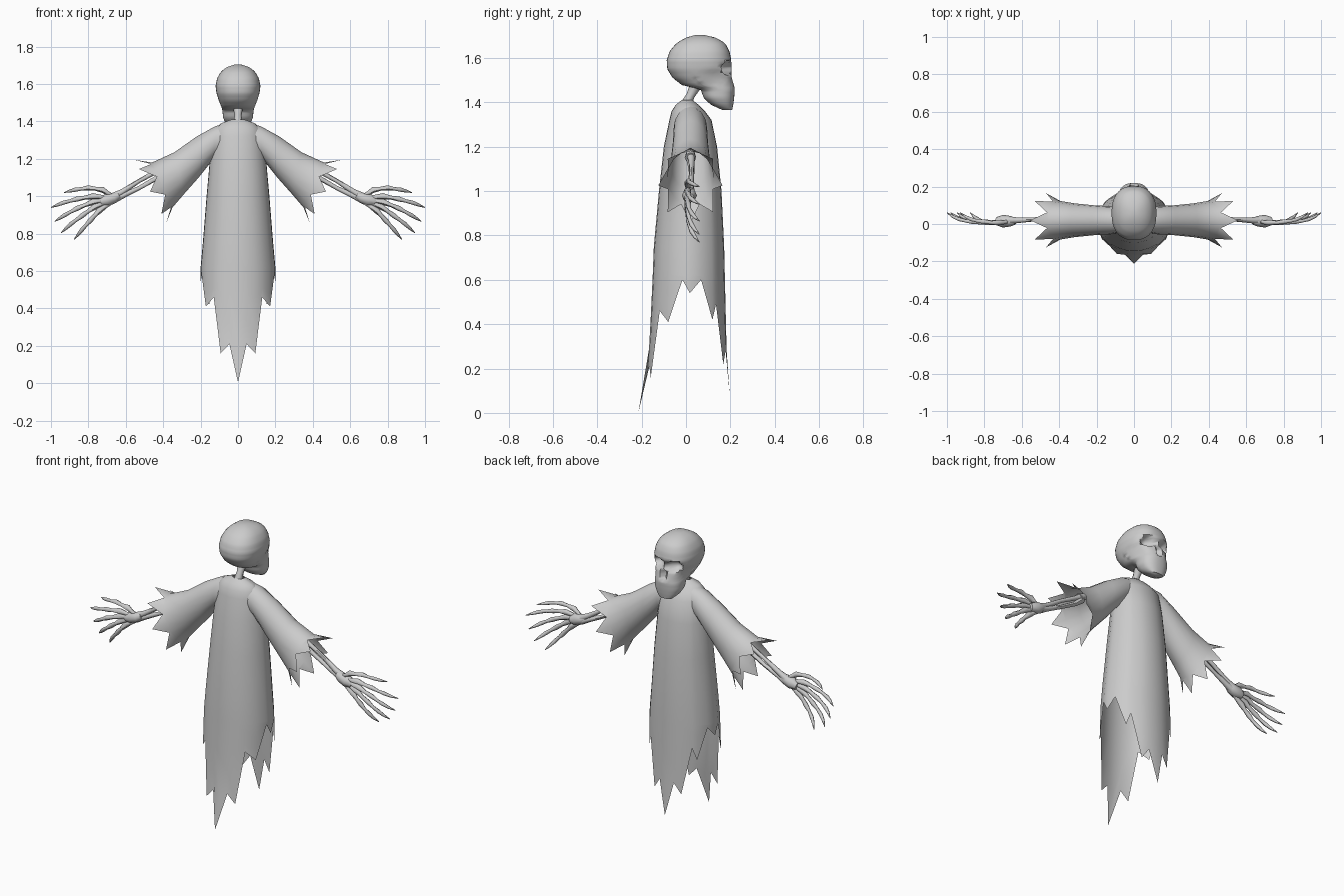
import bpy, bmesh, math
from mathutils import Vector

cube = bpy.data.objects.get("Cube")
if cube:
    bpy.data.objects.remove(cube, do_unlink=True)

GREY = (0.6, 0.6, 0.6, 1)
mat = bpy.data.materials.new("plain grey")
mat.use_nodes = True
mat.diffuse_color = GREY
mat.node_tree.nodes["Principled BSDF"].inputs["Base Color"].default_value = GREY


def make_object(name, bm, angle=45):
    bmesh.ops.recalc_face_normals(bm, faces=bm.faces)
    mesh = bpy.data.meshes.new(name)
    bm.to_mesh(mesh)
    bm.free()
    obj = bpy.data.objects.new(name, mesh)
    bpy.context.collection.objects.link(obj)
    mesh.materials.append(mat)
    bpy.ops.object.select_all(action="DESELECT")
    obj.select_set(True)
    bpy.context.view_layer.objects.active = obj
    bpy.ops.object.shade_smooth_by_angle(angle=math.radians(angle))
    return obj


def loft(bm, rings, caps=False):
    """Skin a list of closed rings of points."""
    loops = [[bm.verts.new(p) for p in ring] for ring in rings]
    n = len(loops[0])
    for a, b in zip(loops, loops[1:]):
        for i in range(n):
            j = (i + 1) % n
            bm.faces.new((a[i], a[j], b[j], b[i]))
    if caps:
        bm.faces.new(loops[0])
        bm.faces.new(loops[-1])


def tube(bm, path, radii, sides=8):
    """Round bone along a path with a radius at every point."""
    pts = [Vector(p) for p in path]
    rings = []
    for i, p in enumerate(pts):
        d = (pts[min(i + 1, len(pts) - 1)] - pts[max(i - 1, 0)]).normalized()
        u = d.cross(Vector((0, 1, 0))).normalized()
        v = d.cross(u)
        rings.append([p + radii[i] * (u * math.cos(t) + v * math.sin(t))
                      for t in (math.tau * k / sides for k in range(sides))])
    loft(bm, rings, True)


def sample(table, z):
    """Interpolate rows of (z, values...) that run downwards."""
    for a, b in zip(table, table[1:]):
        if z >= b[0]:
            f = (a[0] - z) / (a[0] - b[0])
            return [p + (q - p) * f for p, q in zip(a[1:], b[1:])]
    return table[-1][1:]


# Robe body: height, half width, back y, front y
BODY = [(1.41, .035, -.02, .03), (1.39, .09, -.045, .055), (1.36, .12, -.065, .085),
        (1.32, .135, -.075, .115), (1.2, .15, -.1, .14), (1.0, .168, -.122, .16),
        (.75, .188, -.145, .172), (.62, .2, -.15, .175), (.2, .205, -.17, .185),
        (0, .2, -.215, .205)]
# Ragged hem: angle from the back, height
HEM = [(0, .005), (13, .21), (27, .16), (40, .46), (58, .41), (80, .6), (92, .54),
       (110, .6), (130, .42), (138, .49), (155, .22), (167, .28), (180, .085)]
hem = HEM + [(360 - a, z) for a, z in HEM[-2:0:-1]]


def robe_point(angle, z):
    w, back, front = sample(BODY, z)
    t = math.radians(angle)
    return (w * math.sin(t), (back + front) / 2 - (front - back) / 2 * math.cos(t), z)


bm = bmesh.new()
rings = [[robe_point(a, row[0]) for a, _ in hem] for row in BODY[:8]]
for f in (.35, .7, 1):
    rings.append([robe_point(a, .62 + (z - .62) * f) for a, z in hem])
loft(bm, rings)
make_object("robe_body", bm)

# Sleeves: top x, top z, bottom x, bottom z, middle y, half depth
SLEEVE = [(.0, 1.405, .04, 1.24, .015, .05), (.12, 1.375, .13, 1.2, .02, .075),
          (.22, 1.32, .21, 1.1, .02, .08), (.34, 1.235, .29, 1.01, .02, .09),
          (.46, 1.18, .35, .94, .02, .105)]
COLS = 16


def sleeve_ring(row, side, spike=0):
    tx, tz, bx, bz, yc, ry = row
    ring = []
    for k in range(COLS):
        c, s = math.cos(math.tau * k / COLS), math.sin(math.tau * k / COLS)
        reach = spike if k % 2 == 0 else spike * .1
        x = (tx + bx) / 2 + (tx - bx) / 2 * c + reach * (.65 + .3 * c)
        z = (tz + bz) / 2 + (tz - bz) / 2 * c + reach * (.5 * c - .35)
        ring.append((side * x, yc + ry * s + reach * .4 * s, z))
    return ring


# Finger joints as x, z from knuckle to tip
FINGERS = {"thumb": [(.67, 1.0), (.725, 1.035), (.8, 1.045), (.87, 1.035), (.93, 1.02)],
           "index": [(.67, .99), (.775, 1.0), (.86, .985), (.935, .965), (1.0, .94)],
           "middle": [(.67, .985), (.775, .97), (.86, .935), (.925, .9), (.98, .865)],
           "ring": [(.67, .98), (.765, .945), (.835, .895), (.895, .85), (.945, .805)],
           "little": [(.665, .975), (.74, .925), (.79, .87), (.835, .82), (.875, .77)]}
CURL = (.015, .008, .012, .025, .06)

for side, label in ((1, "left"), (-1, "right")):
    bm = bmesh.new()
    loft(bm, [sleeve_ring(r, side) for r in SLEEVE] + [sleeve_ring(SLEEVE[-1], side, .1)])
    make_object(label + "_sleeve", bm)

    # Two forearm bones, elbow and upper arm
    bm = bmesh.new()
    tube(bm, [(side * x, .02, z) for x, z in ((.14, 1.3), (.2, 1.27), (.34, 1.185), (.4, 1.15))],
         (.025, .016, .016, .026))
    for bow in (.018, -.018):
        tube(bm, [(side * x, .02 + y, z + bow * k) for x, y, z, k in
                  ((.38, 0, 1.155, .5), (.43, .005, 1.118, 1), (.53, .005, 1.062, 1.05),
                   (.62, 0, 1.012, .6), (.665, 0, .99, .5))],
             (.02, .013, .011, .015, .02))
    make_object(label + "_arm_bones", bm)

    # Palm and fingers
    bm = bmesh.new()
    tube(bm, [(side * x, .015, z) for x, z in ((.635, 1.005), (.66, .992), (.7, .98), (.735, .97))],
         (.018, .028, .034, .022))
    for joints in FINGERS.values():
        path, radii = [], []
        for i, (x, z) in enumerate(joints):
            path.append((side * x, CURL[i], z))
            radii.append((.012, .0165, .0135, .011, .002)[i])
            if i < 4:
                nx, nz = joints[i + 1]
                path.append((side * (x + nx) / 2, (CURL[i] + CURL[i + 1]) / 2 - .003, (z + nz) / 2))
                radii.append((.011, .0105, .009, .008)[i])
        tube(bm, path, radii, 6)
    make_object(label + "_hand", bm, 60)

# Neck bones
bm = bmesh.new()
tube(bm, [(0, -.005, 1.34), (0, .005, 1.4), (0, .02, 1.43), (0, .035, 1.46), (0, .06, 1.5)],
     (.026, .024, .019, .024, .03))
make_object("neck", bm)

# Skull: height, half width, back y, front y
SKULL = [(1.703, .02, .04, .085), (1.69, .062, -.005, .14), (1.665, .092, -.045, .178),
         (1.63, .112, -.074, .196), (1.59, .12, -.087, .204), (1.55, .115, -.085, .204),
         (1.51, .102, -.06, .208), (1.475, .088, -.015, .218), (1.46, .083, .065, .22),
         (1.42, .08, .08, .217), (1.39, .066, .11, .213), (1.365, .04, .165, .208)]
# Hollows: x, z, half width, half height, depth
HOLLOWS = [(.05, 1.555, .036, .034, .05), (-.05, 1.555, .036, .034, .05),
           (0, 1.497, .02, .03, .03), (.11, 1.5, .035, .05, .03), (-.11, 1.5, .035, .05, .03)]
bm = bmesh.new()
rings = []
STEPS, SIDES = 30, 36
for i in range(STEPS + 1):
    z = 1.703 - (1.703 - 1.365) * i / STEPS
    w, back, front = sample(SKULL, z)
    ring = []
    for k in range(SIDES):
        t = math.tau * k / SIDES
        c, s = math.cos(t), math.sin(t)
        x = w * math.copysign(abs(s) ** .85, s)
        y = (back + front) / 2 + (front - back) / 2 * math.copysign(abs(c) ** .85, c)
        if c > 0:
            for hx, hz, hw, hh, depth in HOLLOWS:
                d = ((x - hx) / hw) ** 2 + ((z - hz) / hh) ** 2
                y -= depth * max(0, 1 - d * d)
        # Chin and crown follow the slope of the side profile
        ring.append((x, y, z))
    rings.append(ring)
loft(bm, rings, True)
make_object("skull", bm, 60)
